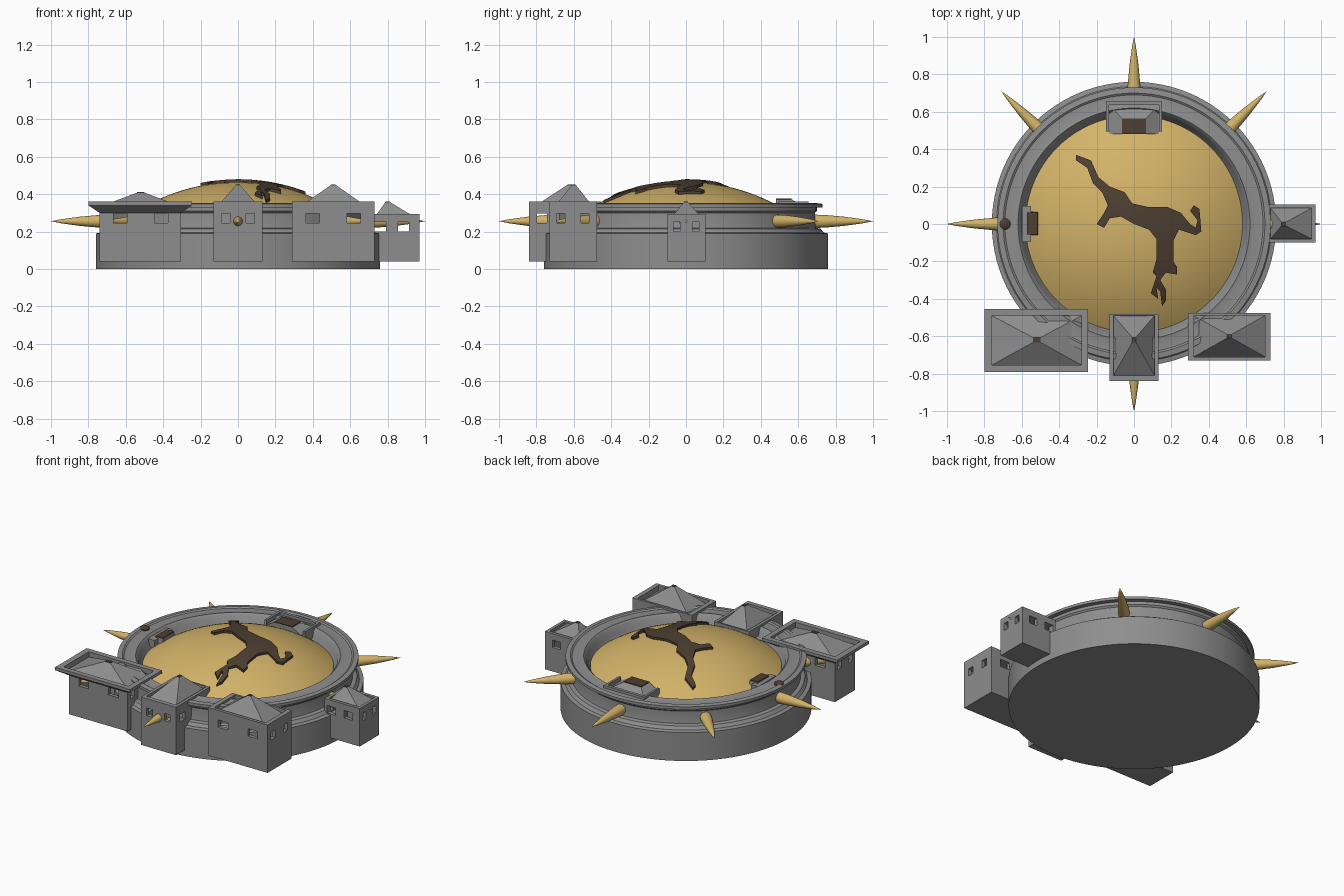
import bpy, bmesh, math
from mathutils import Matrix, Vector

cube = bpy.data.objects.get("Cube")
if cube:
    bpy.data.objects.remove(cube, do_unlink=True)


def material(name, rgb):
    mat = bpy.data.materials.new(name)
    mat.use_nodes = True
    mat.diffuse_color = (*rgb, 1)
    mat.node_tree.nodes["Principled BSDF"].inputs["Base Color"].default_value = (*rgb, 1)
    return mat


STONE = material("stone grey", (0.27, 0.27, 0.27))
GOLD = material("gold", (0.65, 0.45, 0.14))
BROWN = material("dark brown", (0.075, 0.05, 0.032))


def finish(bm, name, mat, smooth=False):
    bmesh.ops.recalc_face_normals(bm, faces=bm.faces)
    mesh = bpy.data.meshes.new(name)
    bm.to_mesh(mesh)
    bm.free()
    mesh.materials.append(mat)
    obj = bpy.data.objects.new(name, mesh)
    bpy.context.collection.objects.link(obj)
    if smooth:
        bpy.ops.object.select_all(action='DESELECT')
        obj.select_set(True)
        bpy.context.view_layer.objects.active = obj
        bpy.ops.object.shade_smooth_by_angle(angle=math.radians(35))
    return obj


def lathe(name, profile, mat, steps, matrix=Matrix()):
    """Turn a (radius, height) profile around z."""
    bm = bmesh.new()
    verts = [bm.verts.new((r, 0, z)) for r, z in profile]
    edges = [bm.edges.new(pair) for pair in zip(verts, verts[1:])]
    bmesh.ops.spin(bm, geom=verts + edges, cent=(0, 0, 0), axis=(0, 0, 1),
                   angle=math.tau, steps=steps, use_merge=True)
    bmesh.ops.remove_doubles(bm, verts=bm.verts, dist=0.0001)
    bm.transform(matrix)
    return finish(bm, name, mat, True)


def loft(bm, *rings):
    """Closed solid through (rectangle, height) rings."""
    loops = [[bm.verts.new((x, y, z)) for x, y in ((a, c), (b, c), (b, d), (a, d))]
             for (a, b, c, d), z in rings]
    for low, high in zip(loops, loops[1:]):
        for i in range(4):
            j = (i + 1) % 4
            bm.faces.new((low[i], low[j], high[j], high[i]))
    bm.faces.new(loops[0])
    bm.faces.new(loops[-1])


def solid(name, mat, *rings):
    bm = bmesh.new()
    loft(bm, *rings)
    return finish(bm, name, mat)


def grow(rect, d):
    a, b, c, e = rect
    return (a - d, b + d, c - d, e + d)


def around(x, y, hx, hy):
    return (x - hx, x + hx, y - hy, y + hy)


def cut(obj, boxes):
    bm = bmesh.new()
    for rect, low, high in boxes:
        loft(bm, (rect, low), (rect, high))
    cutter = finish(bm, "cutter", STONE)
    cutter.hide_render = True
    mod = obj.modifiers.new("cut", 'BOOLEAN')
    mod.operation, mod.solver, mod.object = 'DIFFERENCE', 'EXACT', cutter
    bpy.context.view_layer.objects.active = obj
    bpy.ops.object.modifier_apply(modifier=mod.name)
    bpy.data.objects.remove(cutter, do_unlink=True)


# Round base with stepped rim
lathe("round_base", [(0, 0), (.76, 0), (.76, .19), (.735, .195), (.72, .215), (.695, .22),
                     (.69, .25), (.69, .3), (.7, .31), (.7, .33), (.73, .33), (.73, .348),
                     (.7, .352), (.69, .345), (.635, .345), (.62, .35), (.605, .335),
                     (.595, .3), (.575, .27), (0, .27)], STONE, 96)

# Shallow dome
DOME_R, DOME_TOP = 1.018, .465


def dome_z(r):
    return DOME_TOP - DOME_R + math.sqrt(DOME_R ** 2 - r * r)


lathe("dome", [(.58 * i / 16, dome_z(.58 * i / 16)) for i in range(17)], GOLD, 96)

# Ring of spikes
for i in range(8):
    turn = (Matrix.Translation((0, 0, .255)) @ Matrix.Rotation(i * math.tau / 8, 4, 'Z')
            @ Matrix.Rotation(math.pi / 2, 4, 'Y'))
    lathe("spike", [(0, .66), (.036, .66), (.034, .74), (.024, .85), (.01, .95), (0, 1)],
          GOLD, 20, turn)


# Hollow houses with parapets, hipped roofs and window openings
def house(name, body, top, win_x, win_y, win_z, roof, floor, apex, peak, cap,
          half=(.036, .022), eave=0):
    rings = [(body, .04), (body, top)]
    if eave:
        rings = [(body, .04), (body, .3), (grow(body, eave), .34), (grow(body, eave), top)]
    walls = solid(name + "_walls", STONE, *rings)
    cut(walls, [(grow(body, -.025), .065, floor - .025), (roof, floor, top + .1)])
    x0, x1, y0, y1 = grow(body, .01)
    low, high = win_z - .025, win_z + .025
    cut(walls, [((x - half[0], x + half[0], y0, y1), low, high) for x in win_x])
    cut(walls, [((x0, x1, y - half[1], y + half[1]), low, high) for y in win_y])
    tip = around(*apex, *cap)
    solid(name + "_roof", STONE, (roof, floor - .005), (roof, floor), (tip, peak))
    solid(name + "_roof_cap", BROWN, (tip, peak - .002), (tip, peak + .003))


house("wide_house", (-.74, -.305, -.73, -.515), .36, (-.63, -.41), (-.68, -.565), .272,
      (-.76, -.28, -.755, -.49), .325, (-.52, -.62), .408, (.02, .013), eave=.06)
house("front_house", (-.13, .13, -.84, -.48), .36, (-.065, .065), (-.77, -.56), .272,
      (-.11, .11, -.81, -.49), .335, (0, -.62), .45, (.01, .014), half=(.022, .027))
house("corner_house", (.29, .73, -.73, -.475), .36, (.4, .62), (-.67, -.54), .272,
      (.32, .7, -.71, -.49), .325, (.51, -.6), .45, (.012, .01))
house("side_house", (.71, .97, -.1, .105), .293, (.76, .885), (-.05, .052), .225,
      (.73, .95, -.08, .085), .275, (.8, 0), .358, (.012, .01), half=(.03, .018))

# Sunken back house: only its roof shows above the rim
back = (-.15, .15, .495, .655)
frame = solid("back_house_frame", STONE, (back, .25), (back, .362))
cut(frame, [((-.135, .135, .45, .635), .335, .4)])
hatch = (-.065, .065, .48, .565)
solid("back_house_roof", STONE, ((-.13, .13, .48, .63), .27), ((-.13, .13, .48, .63), .336),
      (hatch, .372))
solid("back_house_hatch", BROWN, (hatch, .37), (hatch, .377))

# Sunken side house opposite the tall one
sill = (-.6, -.55, -.095, .095)
solid("sunken_house_frame", STONE, (sill, .25), (sill, .34))
hatch = (-.572, -.516, -.056, .062)
solid("sunken_house_roof", STONE, (grow(hatch, .008), .26), (hatch, .345))
solid("sunken_house_hatch", BROWN, (hatch, .343), (hatch, .35))

# Small round stud on the rim
lathe("rim_stud", [(0, .33), (.03, .33), (.03, .352), (.02, .36), (0, .362)], BROWN, 24,
      Matrix.Translation((-.69, 0, 0)))

# Leaping deer relief, outline in hundredths, draped over the dome
outline = [(-31, 37), (-23, 34), (-19, 25), (-13, 20), (-5, 17), (-1, 11), (8, 9), (18, 9),
           (25, 6), (30, 0), (33, -2), (34, 2), (30, 7), (32, 10), (35, 8), (36, -4),
           (33, -6), (24, -3), (21, -9), (21, -20), (23, -23), (23, -27), (17, -26),
           (14, -30), (17, -35), (17, -41), (15, -44), (14, -36), (12, -34), (13, -40),
           (9, -37), (12, -28), (10, -26), (12, -19), (12, -8), (8, -3), (0, 0), (-7, 4),
           (-13, 3), (-16, -2), (-20, 0), (-16, 6), (-14, 10), (-17, 17), (-22, 22),
           (-25, 30), (-31, 34)]
bm = bmesh.new()
bm.faces.new([bm.verts.new((x / 100, y / 100, 0)) for x, y in outline])
bmesh.ops.triangulate(bm, faces=bm.faces, ngon_method='EAR_CLIP')
for axis in (Vector((1, 0, 0)), Vector((0, 1, 0))):
    for i in range(-11, 11):
        bmesh.ops.bisect_plane(bm, geom=bm.verts[:] + bm.edges[:] + bm.faces[:],
                               plane_co=axis * (i * .04 + .003), plane_no=axis)
result = bmesh.ops.extrude_face_region(bm, geom=bm.faces[:])
raised = {v for v in result["geom"] if isinstance(v, bmesh.types.BMVert)}
for v in bm.verts:
    v.co.z = dome_z(v.co.xy.length) + (.015 if v in raised else -.01)
finish(bm, "deer_relief", BROWN, True)
